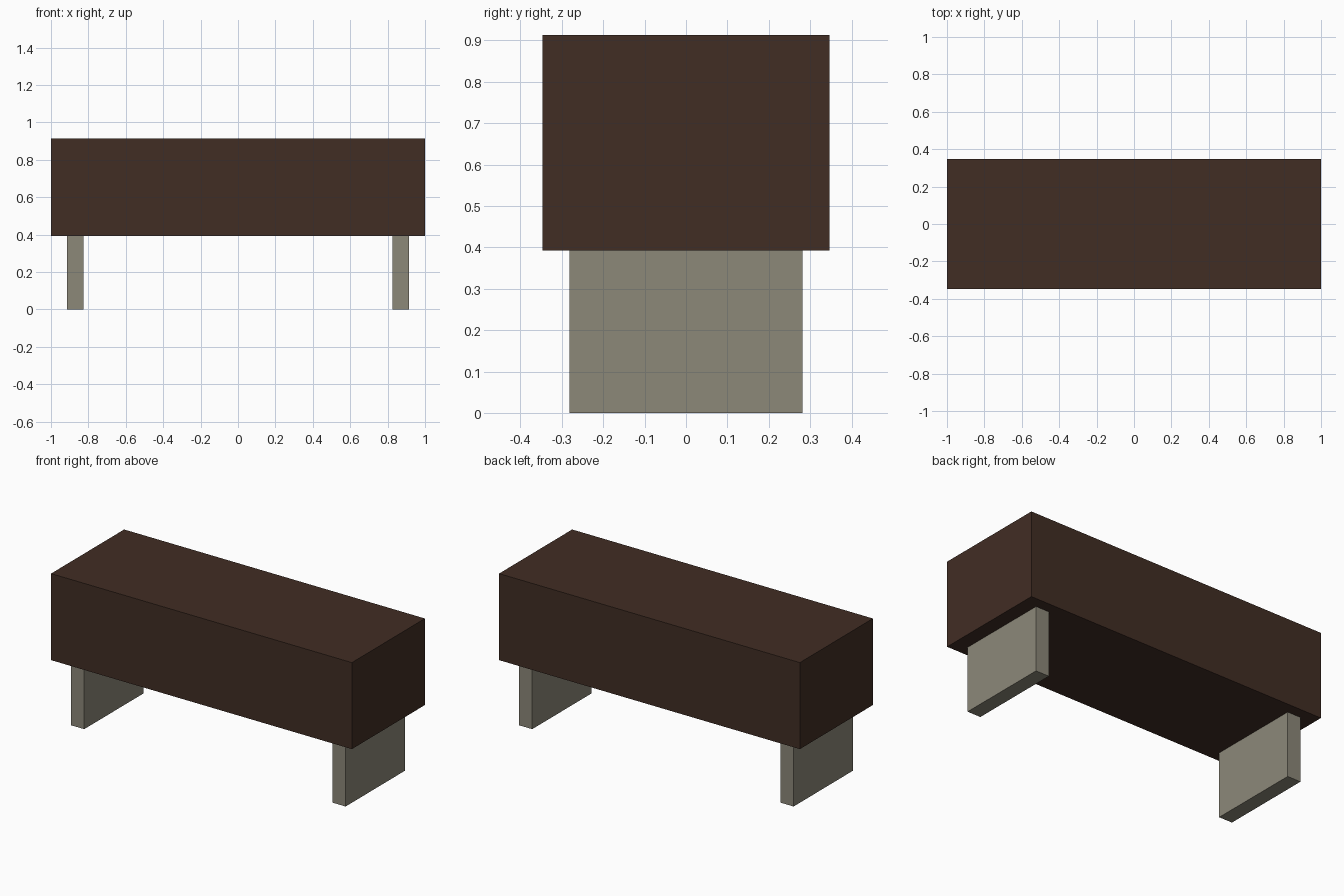
import bpy

if "Cube" in bpy.data.objects:
    bpy.data.objects.remove(bpy.data.objects["Cube"])


def material(name, rgb):
    mat = bpy.data.materials.new(name)
    mat.diffuse_color = (*rgb, 1.0)
    mat.use_nodes = True
    mat.node_tree.nodes["Principled BSDF"].inputs["Base Color"].default_value = mat.diffuse_color
    return mat


def box(name, lo, hi, mat):
    """Axis-aligned box between two corners."""
    centre = [(a + b) / 2 for a, b in zip(lo, hi)]
    size = [b - a for a, b in zip(lo, hi)]
    bpy.ops.mesh.primitive_cube_add(size=1, location=centre)
    obj = bpy.context.object
    obj.name = name
    obj.scale = size
    bpy.ops.object.transform_apply(location=False, rotation=False, scale=True)
    obj.data.materials.append(mat)
    return obj


dark_wood = material("dark brown wood", (0.053, 0.0262, 0.0176))
stone = material("warm grey", (0.262, 0.246, 0.191))

SEAT_BOTTOM, SEAT_TOP = 0.393, 0.913

# Solid seat block
box("seat", (-1, -0.347, SEAT_BOTTOM), (1, 0.347, SEAT_TOP), dark_wood)

# Slab leg near each end
for side, x in (("left", -0.869), ("right", 0.869)):
    box(side + "_leg", (x - 0.044, -0.282, 0), (x + 0.044, 0.282, SEAT_BOTTOM), stone)
